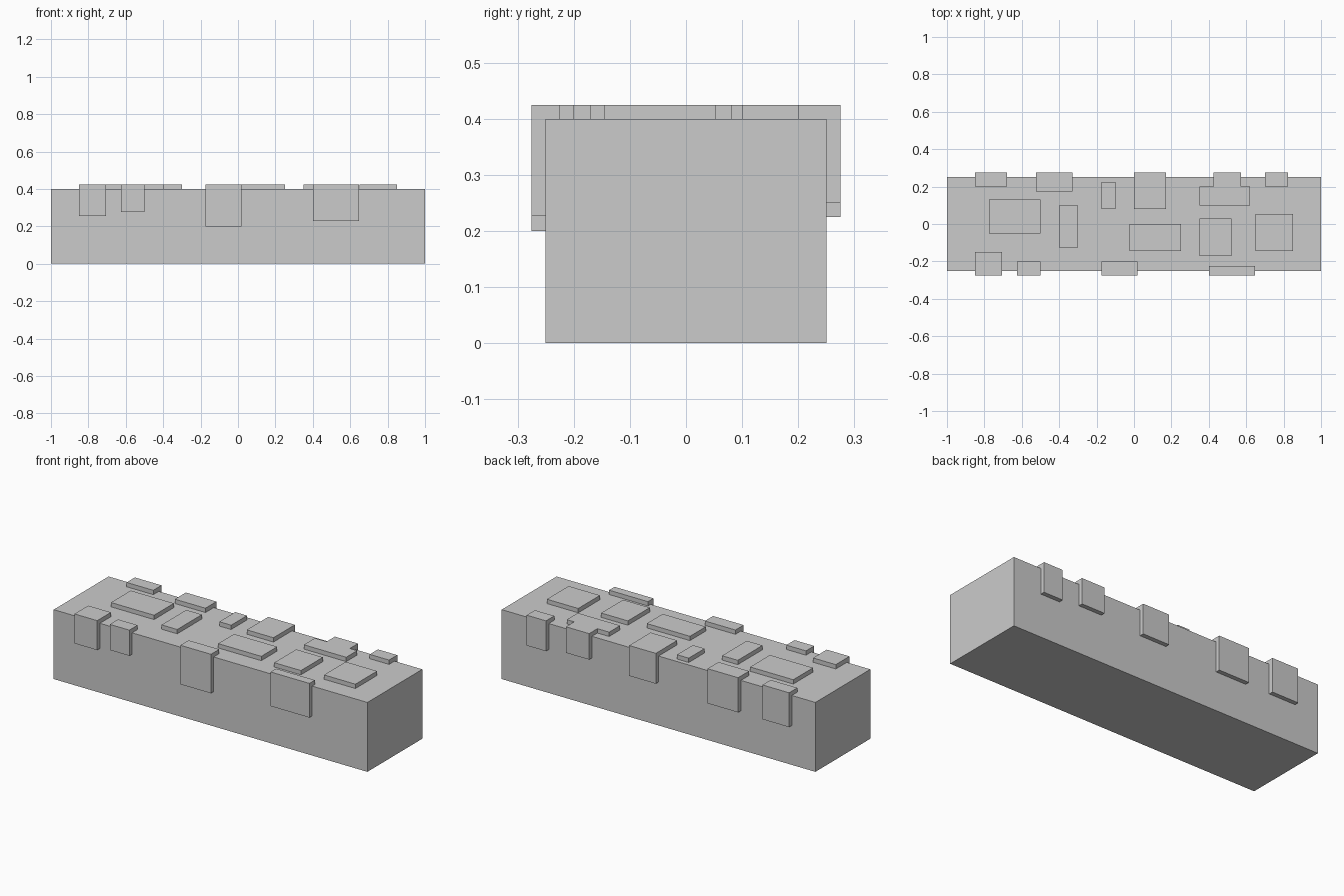
import bpy

if "Cube" in bpy.data.objects:
    bpy.data.objects.remove(bpy.data.objects["Cube"])

T = 0.025            # plate thickness
HALF_Y, TOP = 0.25, 0.4


def prism(name, profile, x0, x1):
    """Extrude a closed (y, z) profile from x0 to x1."""
    if sum(a[0] * b[1] - b[0] * a[1] for a, b in zip(profile, profile[1:] + profile[:1])) < 0:
        profile = profile[::-1]
    n = len(profile)
    verts = [(x, y, z) for x in (x0, x1) for y, z in profile]
    faces = [tuple(reversed(range(n))), tuple(range(n, 2 * n))]
    faces += [(i, (i + 1) % n, n + (i + 1) % n, n + i) for i in range(n)]
    mesh = bpy.data.meshes.new(name)
    mesh.from_pydata(verts, [], faces)
    obj = bpy.data.objects.new(name, mesh)
    bpy.context.collection.objects.link(obj)
    return obj


def block(name, x0, x1, y0, y1, z0, z1):
    return prism(name, [(y0, z0), (y1, z0), (y1, z1), (y0, z1)], x0, x1)


def edge_plate(name, x0, x1, inner, bottom, side):
    """L-shaped plate folded over a long top edge; side is -1 front, 1 back."""
    wall, out = HALF_Y, HALF_Y + T
    pts = [(inner, TOP), (wall, TOP), (wall, bottom),
           (out, bottom), (out, TOP + T), (inner, TOP + T)]
    return prism(name, [(side * y, z) for y, z in pts], x0, x1)


# Main block
block("body", -1, 1, -HALF_Y, HALF_Y, 0, TOP)

# Flat plates on the top: x0, x1, y0, y1
for p in [(-0.775, -0.5, -0.05, 0.13), (-0.4, -0.3, -0.125, 0.1),
          (-0.175, -0.1, 0.08, 0.225), (-0.025, 0.25, -0.145, 0.0),
          (0.35, 0.52, -0.17, 0.03), (0.65, 0.85, -0.145, 0.053),
          (0.35, 0.62, 0.1, 0.2)]:
    block("top_plate", *p, TOP, TOP + T)

# Plates folded over the front edge: x0, x1, inner reach, lower end
for p in [(-0.85, -0.705, 0.15, 0.255), (-0.625, -0.5, 0.2, 0.277),
          (-0.175, 0.02, 0.2, 0.2), (0.4, 0.648, 0.225, 0.228)]:
    edge_plate("front_edge_plate", *p, -1)

# Plates folded over the back edge
for p in [(-0.85, -0.68, 0.2, 0.227), (-0.525, -0.33, 0.175, 0.225),
          (0.0, 0.17, 0.08, 0.25), (0.425, 0.573, 0.2, 0.275),
          (0.7, 0.823, 0.2, 0.25)]:
    edge_plate("back_edge_plate", *p, 1)
